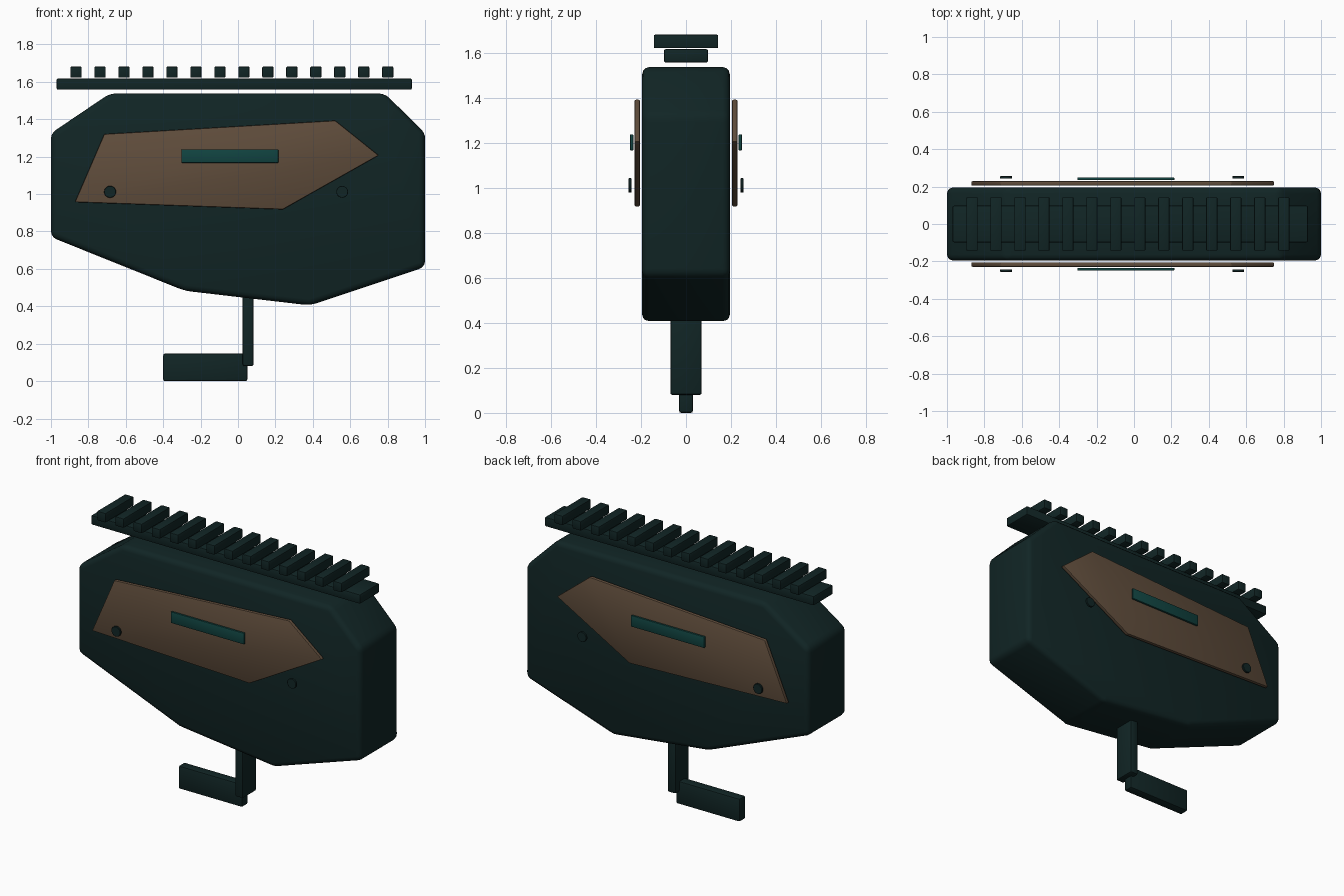
import bpy, bmesh, math

if "Cube" in bpy.data.objects:
    bpy.data.objects.remove(bpy.data.objects["Cube"])


def material(name, rgb):
    m = bpy.data.materials.new(name)
    m.diffuse_color = (*rgb, 1)
    m.use_nodes = True
    m.node_tree.nodes["Principled BSDF"].inputs["Base Color"].default_value = m.diffuse_color
    return m


DARK = material("dark green metal", (0.0055, 0.0185, 0.0185))
BROWN = material("brown panel", (0.115, 0.073, 0.044))
TEAL = material("teal strip", (0.0055, 0.058, 0.053))


def prism(name, pts, y0, y1, mat, bevel=0.0, segments=2):
    """Extrude an x-z outline from y0 to y1 and round its edges."""
    bm = bmesh.new()
    face = bm.faces.new([bm.verts.new((x, y0, z)) for x, z in pts])
    ext = bmesh.ops.extrude_face_region(bm, geom=[face])
    for v in ext["geom"]:
        if isinstance(v, bmesh.types.BMVert):
            v.co.y = y1
    bmesh.ops.recalc_face_normals(bm, faces=bm.faces)
    if bevel:
        bmesh.ops.bevel(bm, geom=bm.edges[:], offset=bevel, segments=segments,
                        profile=0.5, affect='EDGES', clamp_overlap=True)
    me = bpy.data.meshes.new(name)
    bm.to_mesh(me)
    bm.free()
    me.materials.append(mat)
    ob = bpy.data.objects.new(name, me)
    bpy.context.collection.objects.link(ob)
    bpy.ops.object.select_all(action='DESELECT')
    ob.select_set(True)
    bpy.context.view_layer.objects.active = ob
    bpy.ops.object.shade_smooth_by_angle(angle=math.radians(35))
    return ob


def box(name, x0, x1, y, z0, z1, mat, bevel):
    return prism(name, [(x0, z0), (x1, z0), (x1, z1), (x0, z1)], -y, y, mat, bevel)


# Main body
prism("body", [(-1, 0.77), (-0.285, 0.483), (0.385, 0.405), (1, 0.61),
               (1, 1.325), (0.785, 1.538), (-0.685, 1.538), (-1, 1.325)],
      -0.195, 0.195, DARK, 0.032, 3)

# Top rail and its cross teeth
box("rail", -0.97, 0.93, 0.098, 1.558, 1.618, DARK, 0.008)
for i in range(14):
    c = -0.866 + i * 0.1282
    box(f"rail_tooth_{i + 1}", c - 0.03, c + 0.03, 0.143, 1.622, 1.682, DARK, 0.006)

# Lever under the body
box("lever_post", 0.025, 0.083, 0.07, 0.08, 0.52, DARK, 0.01)
box("lever_foot", -0.40, 0.05, 0.031, 0, 0.147, DARK, 0.01)

# Side panels, strips and bolts on both sides
panel = [(-0.715, 1.321), (0.52, 1.393), (0.752, 1.207), (0.24, 0.918), (-0.872, 0.957)]
strip = [(-0.302, 1.167), (0.216, 1.167), (0.216, 1.239), (-0.302, 1.239)]
for side, s in (("front", -1), ("back", 1)):
    prism(f"{side}_panel", panel, s * 0.205, s * 0.229, BROWN, 0.006)
    prism(f"{side}_strip", strip, s * 0.234, s * 0.249, TEAL, 0.004)
    for j, cx in enumerate((-0.684, 0.557)):
        ring = [(cx + 0.032 * math.cos(a * math.tau / 20),
                 1.012 + 0.032 * math.sin(a * math.tau / 20)) for a in range(20)]
        prism(f"{side}_bolt_{j + 1}", ring, s * 0.242, s * 0.256, DARK, 0.002, 1)
